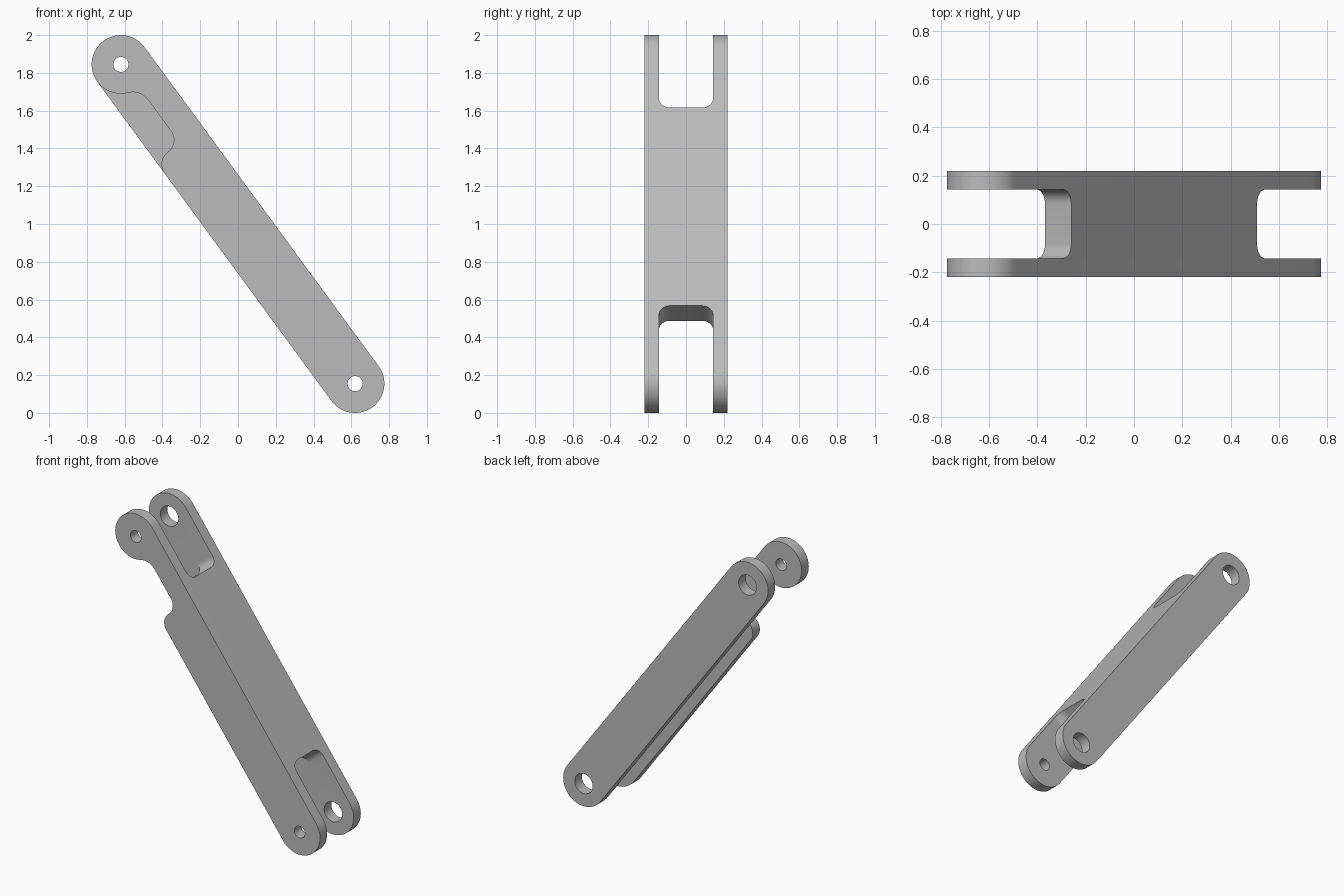
import bpy, bmesh
from math import sin, cos, pi, atan2, sqrt, radians
from mathutils import Matrix

cube = bpy.data.objects.get("Cube")
if cube:
    bpy.data.objects.remove(cube, do_unlink=True)

# Main sizes; the link is designed lying along x, then tilted
REACH = 1.048        # centre to each pin hole
R = 0.155            # half width of the bar
HALF = 0.22          # half depth
INNER = 0.143        # inner face of the two side plates
FORK = 0.65          # floor of each fork
WEB = 0.02           # underside of the web
TILT = Matrix.Translation((0, 0, 1)) @ Matrix.Rotation(atan2(1.69, 1.24), 4, 'Y')

steel = bpy.data.materials.new("plain_grey")
steel.use_nodes = True
grey = (0.5, 0.5, 0.5, 1)
steel.diffuse_color = grey
steel.node_tree.nodes["Principled BSDF"].inputs["Base Color"].default_value = grey


def arc(cx, cy, r, start, end, steps=16):
    angles = [start + (end - start) * i / steps for i in range(steps + 1)]
    return [(cx + r * cos(a), cy + r * sin(a)) for a in angles]


def prism(name, outline, low, high, along):
    """Extrude a closed outline along y (side profile) or z (plan profile)."""
    bm = bmesh.new()
    place = (lambda u, v, w: (u, w, v)) if along == 'y' else (lambda u, v, w: (u, v, w))
    face = bm.faces.new([bm.verts.new(place(u, v, low)) for u, v in outline])
    top = bmesh.ops.extrude_face_region(bm, geom=[face])["geom"]
    shift = [b - a for a, b in zip(place(0, 0, low), place(0, 0, high))]
    bmesh.ops.translate(bm, vec=shift, verts=[g for g in top if isinstance(g, bmesh.types.BMVert)])
    bmesh.ops.recalc_face_normals(bm, faces=bm.faces)
    mesh = bpy.data.meshes.new(name)
    bm.to_mesh(mesh)
    bm.free()
    mesh.materials.append(steel)
    obj = bpy.data.objects.new(name, mesh)
    bpy.context.collection.objects.link(obj)
    return obj


# Solid bar with round ends
bar = prism("link_bar", arc(REACH, 0, R, -pi / 2, pi / 2, 40) + arc(-REACH, 0, R, pi / 2, 1.5 * pi, 40),
            -HALF, HALF, 'y')
cutters = []

# Open channel along the underside
cutters.append(prism("channel_cutter", [(-2, -1), (2, -1), (2, WEB), (-2, WEB)], -INNER, INNER, 'y'))

# Fork slots with rounded inner corners, and pin holes: small in front, large behind
fillet = 0.06
for side in (-1, 1):
    c = FORK + fillet
    slot = (arc(c, INNER - fillet, fillet, pi / 2, pi, 10)
            + arc(c, fillet - INNER, fillet, pi, 1.5 * pi, 10)
            + [(2, -INNER), (2, INNER)])
    cutters.append(prism("slot_cutter", [(side * x, y) for x, y in slot], -1, 1, 'z'))
    for radius, low, high in ((0.04, -0.4, 0), (0.068, 0, 0.4)):
        hole = arc(side * REACH, 0, radius, 0, 2 * pi, 40)[:-1]
        cutters.append(prism("hole_cutter", hole, low, high, 'y'))

# Curved notch in the lower edge of the front plate, next to the upper ear
top, neck, bend, end = 0.005, 0.1, 0.08, -0.447
neck_x = -REACH + sqrt((R + neck) ** 2 - (top - neck) ** 2)
ear_angle = atan2(top - neck, neck_x + REACH)
notch = (arc(-REACH, 0, R, -pi / 2, ear_angle)
         + arc(neck_x, top - neck, neck, ear_angle + pi, pi / 2)[1:]
         + arc(end - 2 * bend, top - bend, bend, pi / 2, 0)
         + arc(end, bend - R, bend, pi, 1.5 * pi)
         + [(end, -1), (-REACH, -1)])
cutters.append(prism("notch_cutter", notch, -0.4, -0.1, 'y'))

# Carve the bar, then drop the cutters
for cutter in cutters:
    cutter.hide_render = True
    mod = bar.modifiers.new("carve", 'BOOLEAN')
    mod.operation, mod.solver, mod.object = 'DIFFERENCE', 'EXACT', cutter
bpy.ops.object.select_all(action='DESELECT')
bpy.context.view_layer.objects.active = bar
bar.select_set(True)
for mod in list(bar.modifiers):
    bpy.ops.object.modifier_apply(modifier=mod.name)
for cutter in cutters:
    bpy.data.objects.remove(cutter, do_unlink=True)

# Tilt into place and shade
bar.data.transform(TILT)
bpy.ops.object.shade_smooth_by_angle(angle=radians(30))
